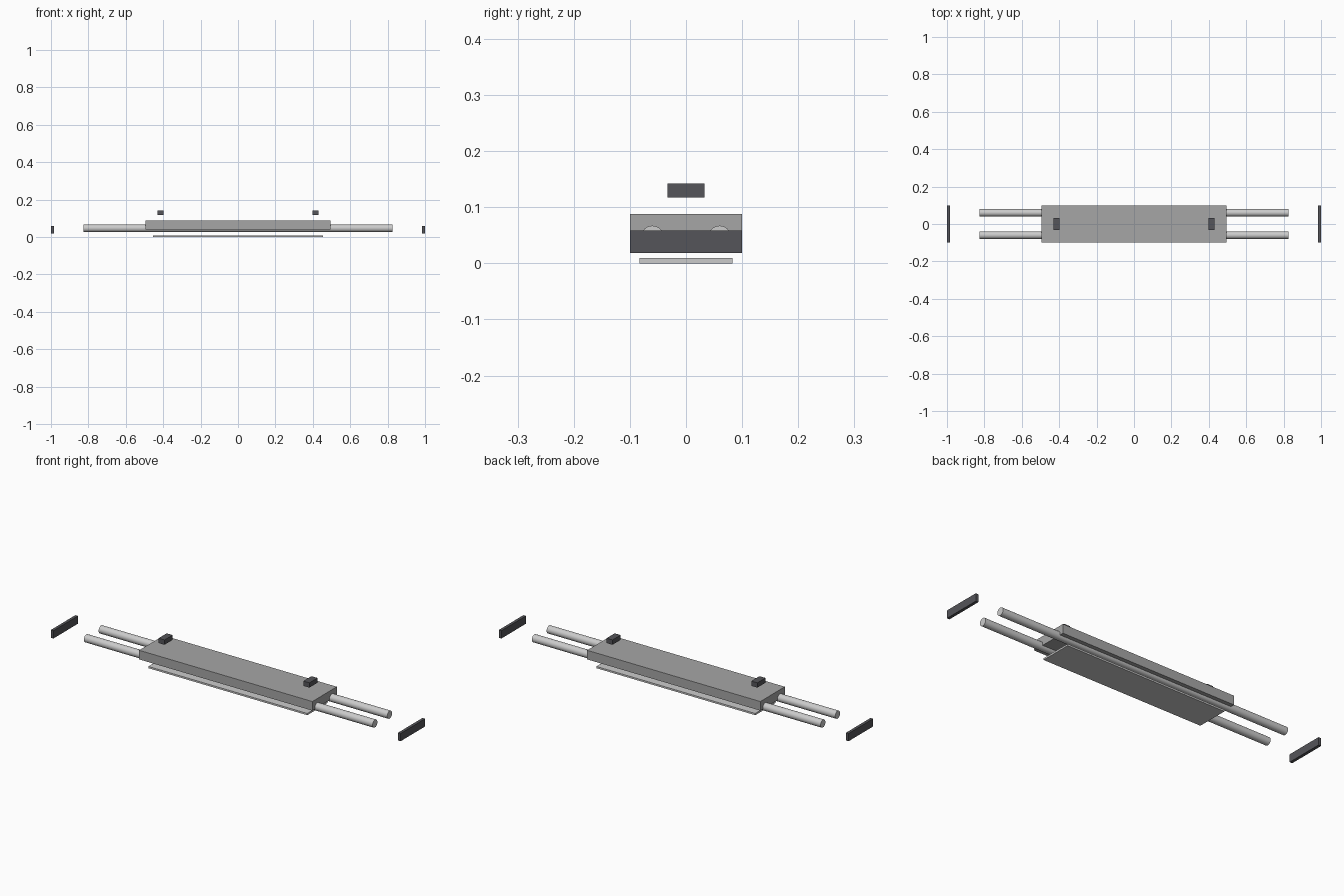
import bpy
import math

if "Cube" in bpy.data.objects:
    bpy.data.objects.remove(bpy.data.objects["Cube"])


def box(name, x, y, z, color=None):
    """Box from (min, max) ranges on each axis."""
    bpy.ops.mesh.primitive_cube_add(
        size=1, location=[(a + b) / 2 for a, b in (x, y, z)])
    ob = bpy.context.object
    ob.name = name
    ob.scale = [b - a for a, b in (x, y, z)]
    bpy.ops.object.transform_apply(location=False, rotation=False, scale=True)
    if color:
        ob.data.materials.append(color)
    return ob


def paint(name, rgb):
    mat = bpy.data.materials.new(name)
    mat.diffuse_color = (*rgb, 1)
    mat.use_nodes = True
    mat.node_tree.nodes["Principled BSDF"].inputs["Base Color"].default_value = mat.diffuse_color
    return mat


dark = paint("dark_grey", (0.09, 0.09, 0.1))
mid = paint("mid_grey", (0.38, 0.38, 0.38))
light = paint("light_grey", (0.8, 0.8, 0.82))

# Main body and the thin plate floating beneath it
box("main_body", (-0.495, 0.495), (-0.1, 0.1), (0.041, 0.088), mid)
box("bottom_plate", (-0.454, 0.454), (-0.083, 0.083), (0, 0.009), light)

# Long rods running through the body
for side, y in (("front", -0.06), ("back", 0.06)):
    bpy.ops.mesh.primitive_cylinder_add(
        vertices=32, radius=0.02, depth=1.65,
        location=(0, y, 0.047), rotation=(0, math.pi / 2, 0))
    rod = bpy.context.object
    rod.name = side + "_rod"
    rod.data.materials.append(light)
    bpy.ops.object.shade_smooth_by_angle(angle=math.radians(30))

# Detached end plates and top blocks, mirrored left and right
for side, s in (("left", -1), ("right", 1)):
    box(side + "_end_plate", sorted((s * 0.985, s * 1.0)),
        (-0.1, 0.1), (0.018, 0.058), dark)
    box(side + "_top_block", sorted((s * 0.397, s * 0.431)),
        (-0.033, 0.033), (0.117, 0.142), dark)
